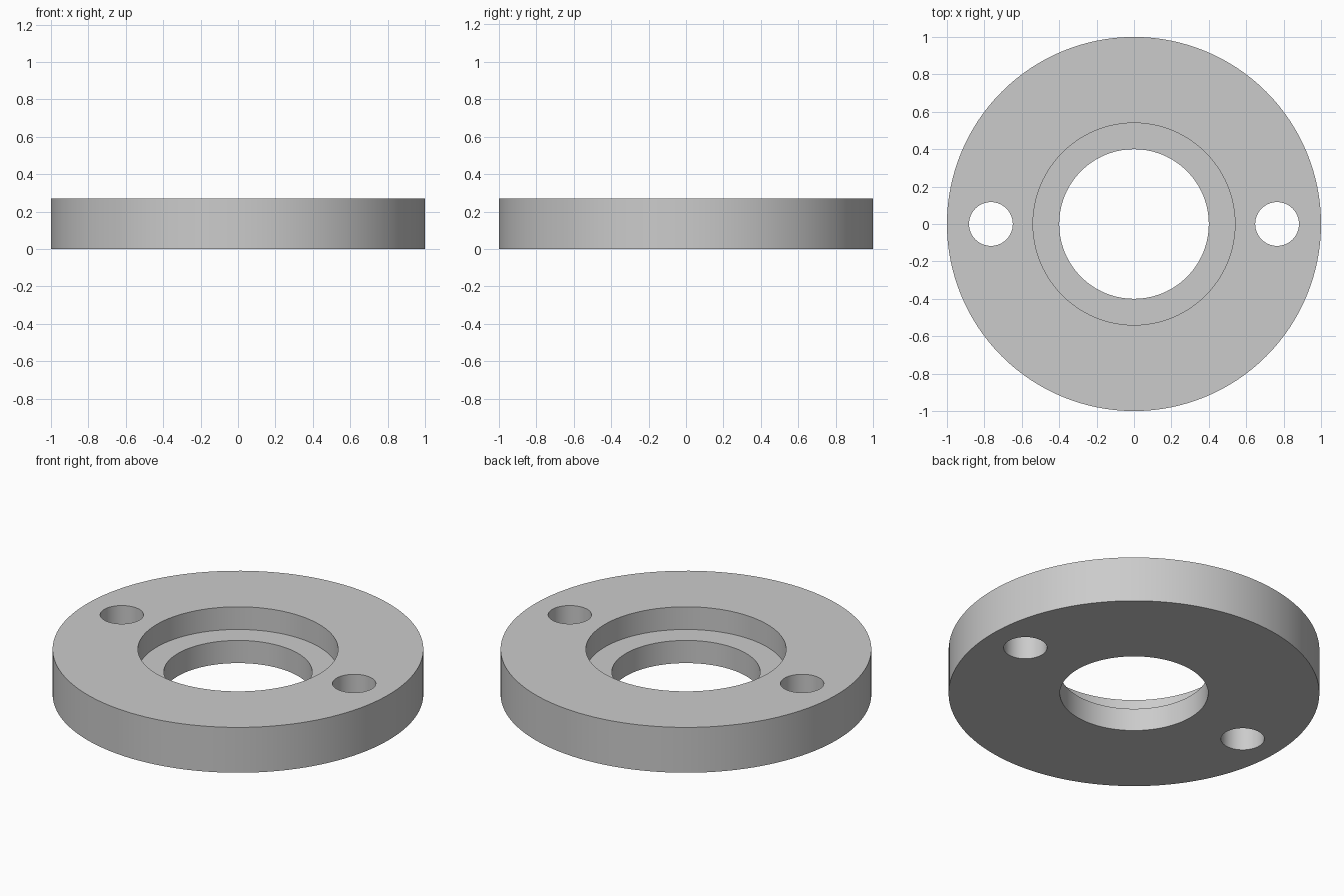
import bpy
import math

# Remove the default cube
default = bpy.data.objects.get("Cube")
if default:
    bpy.data.objects.remove(default, do_unlink=True)

HEIGHT = 0.27
LEDGE_Z = 0.135
OVERSHOOT = 0.1

# Plain grey finish
grey = bpy.data.materials.new("plain_grey")
grey.use_nodes = True
colour = (0.6, 0.6, 0.6, 1.0)
grey.diffuse_color = colour
grey.node_tree.nodes["Principled BSDF"].inputs["Base Color"].default_value = colour


def cylinder(name, radius, bottom, top, x=0.0, sides=96):
    bpy.ops.mesh.primitive_cylinder_add(
        vertices=sides, radius=radius, depth=top - bottom,
        location=(x, 0, (bottom + top) / 2))
    obj = bpy.context.object
    obj.name = name
    obj.data.materials.append(grey)
    return obj


def cut(target, cutter):
    cutter.hide_render = True
    mod = target.modifiers.new(cutter.name, 'BOOLEAN')
    mod.operation = 'DIFFERENCE'
    mod.solver = 'EXACT'
    mod.object = cutter
    bpy.ops.object.select_all(action='DESELECT')
    target.select_set(True)
    bpy.context.view_layer.objects.active = target
    bpy.ops.object.modifier_apply(modifier=mod.name)
    bpy.data.objects.remove(cutter, do_unlink=True)


# Flange disc
flange = cylinder("flange_ring", 1.0, 0, HEIGHT, sides=128)

# Central through bore and the wider stepped recess above it
cut(flange, cylinder("bore_cutter", 0.40, -OVERSHOOT, HEIGHT + OVERSHOOT))
cut(flange, cylinder("recess_cutter", 0.54, LEDGE_Z, HEIGHT + OVERSHOOT))

# Pair of bolt holes
for side in (-1, 1):
    cut(flange, cylinder("bolt_hole_cutter", 0.117, -OVERSHOOT,
                         HEIGHT + OVERSHOOT, x=side * 0.765, sides=64))

# Smooth walls with crisp rims
bpy.ops.object.select_all(action='DESELECT')
flange.select_set(True)
bpy.context.view_layer.objects.active = flange
bpy.ops.object.shade_smooth_by_angle(angle=math.radians(30))
